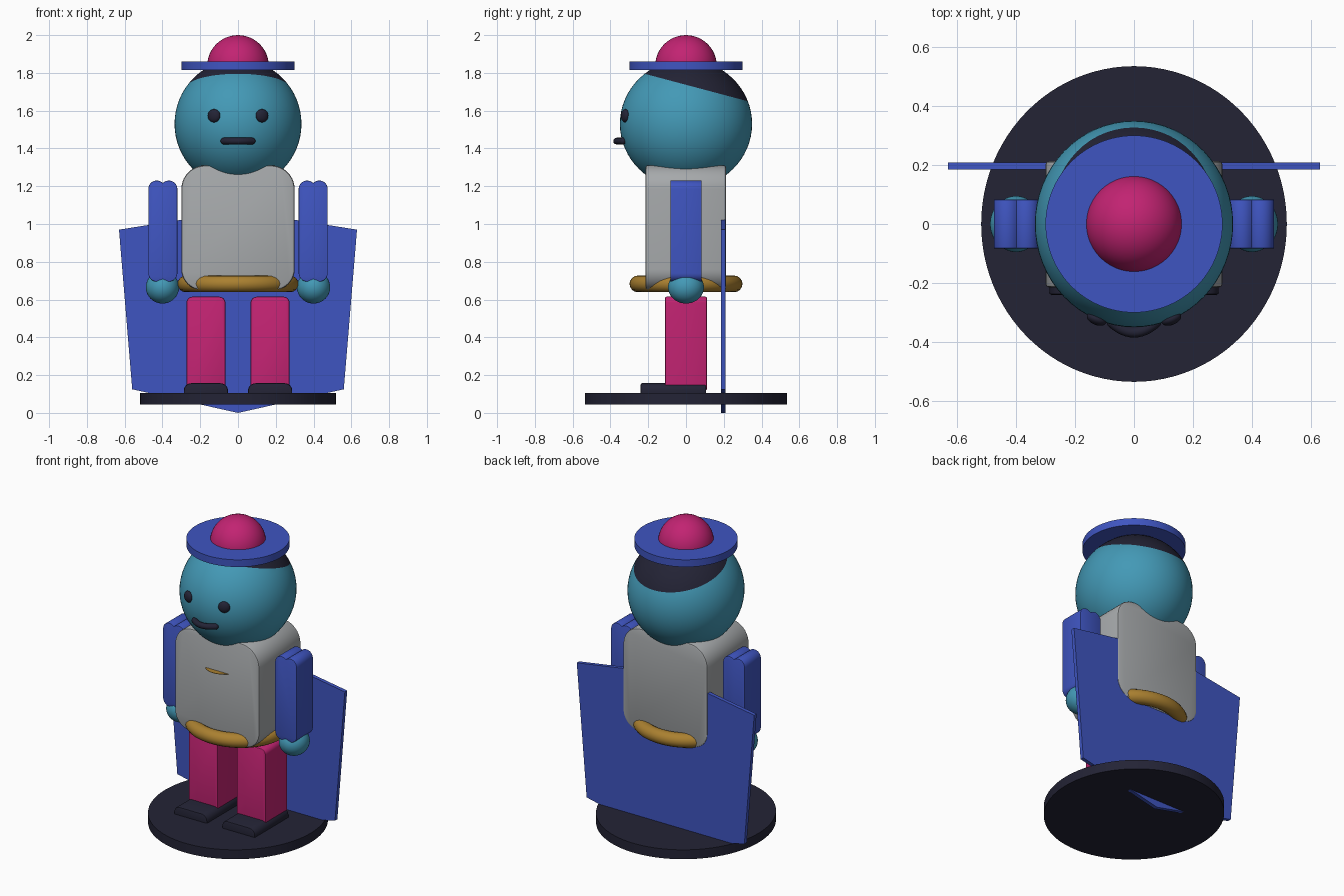
import bpy, bmesh, math
from mathutils import Vector, Matrix

if "Cube" in bpy.data.objects:
    bpy.data.objects.remove(bpy.data.objects["Cube"])


def material(name, r, g, b):
    lin = [(c / 255 / 12.92) if c < 11 else ((c / 255 + 0.055) / 1.055) ** 2.4 for c in (r, g, b)]
    m = bpy.data.materials.new(name)
    m.diffuse_color = (*lin, 1)
    m.use_nodes = True
    m.node_tree.nodes["Principled BSDF"].inputs["Base Color"].default_value = m.diffuse_color
    return m


TEAL = material("teal", 67, 153, 182)
DARK = material("dark_navy", 35, 35, 53)
BLUE = material("blue", 63, 85, 193)
PINK = material("magenta", 194, 35, 114)
GREY = material("grey", 166, 169, 171)
GOLD = material("gold", 170, 128, 48)


def finish(name, bm, mats, smooth=True):
    bmesh.ops.recalc_face_normals(bm, faces=bm.faces[:])
    me = bpy.data.meshes.new(name)
    bm.to_mesh(me)
    bm.free()
    for m in mats:
        me.materials.append(m)
    ob = bpy.data.objects.new(name, me)
    bpy.context.collection.objects.link(ob)
    if smooth:
        bpy.ops.object.select_all(action='DESELECT')
        ob.select_set(True)
        bpy.context.view_layer.objects.active = ob
        bpy.ops.object.shade_smooth_by_angle(angle=math.radians(35))
    return ob


def ball(name, loc, radii, mat, turn=0):
    bm = bmesh.new()
    mtx = Matrix.Translation(loc) @ Matrix.Rotation(turn, 4, 'Z') @ Matrix.Diagonal((*radii, 1))
    bmesh.ops.create_uvsphere(bm, u_segments=48, v_segments=24, radius=1, matrix=mtx)
    return finish(name, bm, [mat])


def disc(name, loc, rx, ry, height, mat):
    bm = bmesh.new()
    mtx = Matrix.Translation(loc) @ Matrix.Diagonal((rx, ry, height, 1))
    bmesh.ops.create_cone(bm, cap_ends=True, segments=96, radius1=1, radius2=1, depth=1, matrix=mtx)
    return finish(name, bm, [mat])


def slab(name, profile, y0, y1, mat, bevel=0.0):
    """Extrude an x-z outline from y0 to y1, optionally softening the rims."""
    bm = bmesh.new()
    face = bm.faces.new([bm.verts.new((x, y0, z)) for x, z in profile])
    geo = bmesh.ops.extrude_face_region(bm, geom=[face])["geom"]
    bmesh.ops.translate(bm, vec=(0, y1 - y0, 0), verts=[v for v in geo if isinstance(v, bmesh.types.BMVert)])
    if bevel:
        rims = [e for e in bm.edges if abs(e.verts[0].co.y - e.verts[1].co.y) < 1e-6]
        bmesh.ops.bevel(bm, geom=rims, offset=bevel, segments=2, profile=0.5, affect='EDGES')
    return finish(name, bm, [mat])


def arc(cx, cz, r, a0, a1, n=10):
    return [(cx + r * math.cos(math.radians(a0 + (a1 - a0) * i / n)),
             cz + r * math.sin(math.radians(a0 + (a1 - a0) * i / n))) for i in range(n + 1)]


def rounded(cx, half, z0, z1, r_top, r_low):
    return (arc(cx + half - r_top, z1 - r_top, r_top, 0, 90)
            + arc(cx - half + r_top, z1 - r_top, r_top, 90, 180)
            + arc(cx - half + r_low, z0 + r_low, r_low, 180, 270)
            + arc(cx + half - r_low, z0 + r_low, r_low, 270, 360))


def two_lobed(cx, half, z0, z1, r):
    d = half - r
    a = 180 - math.degrees(math.acos(d / r))
    return (arc(cx + d, z1 - r, r, 0, a) + arc(cx - d, z1 - r, r, 180 - a, 180)[1:]
            + arc(cx - d, z0 + r, r, 180, 180 + a) + arc(cx + d, z0 + r, r, 360 - a, 360)[1:])


# Stand
disc("stand", (0, 0, 0.075), 0.518, 0.535, 0.06, DARK)

# Cape, a flat hexagonal board passing through the back
slab("cape", [(-0.63, 0.97), (-0.56, 0.125), (0, 0.0), (0.56, 0.125), (0.63, 0.97), (0, 1.07)],
     0.184, 0.208, BLUE)

# Torso
slab("torso", rounded(0, 0.30, 0.65, 1.31, 0.125, 0.11), -0.215, 0.213, GREY, 0.012)

# Thin chest badge
disc("chest_badge", (0, -0.143, 1.09), 0.109, 0.109, 0.002, GOLD)

# Belt ring
bm = bmesh.new()
NU, NV = 64, 16
ring = []
for i in range(NU):
    a = 2 * math.pi * i / NU
    row = []
    for j in range(NV):
        b = 2 * math.pi * j / NV
        c = 0.044 * math.cos(b)
        row.append(bm.verts.new(((0.276 + c) * math.cos(a), (0.255 + c) * math.sin(a),
                                 0.683 + 0.044 * math.sin(b))))
    ring.append(row)
for i in range(NU):
    p, q = ring[i], ring[(i + 1) % NU]
    for j in range(NV):
        k = (j + 1) % NV
        bm.faces.new((p[j], q[j], q[k], p[k]))
finish("belt", bm, [GOLD])

# Limbs and eyes, both sides
for s, side in ((-1, "left"), (1, "right")):
    slab(side + "_arm", two_lobed(s * 0.398, 0.077, 0.695, 1.23, 0.045), -0.083, 0.083, BLUE, 0.003)
    ball(side + "_hand", (s * 0.40, 0, 0.665), (0.088, 0.095, 0.086), TEAL)
    slab(side + "_leg", rounded(s * 0.17, 0.103, 0.12, 0.615, 0.032, 0.032), -0.112, 0.112, PINK, 0.008)
    slab(side + "_foot", rounded(s * 0.17, 0.117, 0.09, 0.157, 0.04, 0.01), -0.24, 0.107, DARK, 0.008)
    ball(side + "_eye", (s * 0.127, -0.322, 1.573), (0.035, 0.02, 0.035), DARK, s * 0.4)

# Head, cut by a sloping plane into skin and hair
bm = bmesh.new()
bmesh.ops.create_uvsphere(bm, u_segments=64, v_segments=32, radius=1,
                          matrix=Matrix.Translation((0, 0, 1.53)) @ Matrix.Diagonal((0.336, 0.35, 0.34, 1)))
origin, normal = Vector((0, 0, 1.737)), Vector((0, 0.266, 1)).normalized()
bmesh.ops.bisect_plane(bm, geom=bm.verts[:] + bm.edges[:] + bm.faces[:], plane_co=origin, plane_no=normal)
for f in bm.faces:
    f.material_index = 1 if (f.calc_center_median() - origin).dot(normal) > 0 else 0
finish("head", bm, [TEAL, DARK])

# Mouth, a bowed tube with rounded ends
curve = bpy.data.curves.new("mouth", 'CURVE')
curve.dimensions = '3D'
curve.bevel_depth = 0.018
curve.bevel_resolution = 4
curve.use_fill_caps = True
spline = curve.splines.new('POLY')
N = 12
spline.points.add(N)
for i, p in enumerate(spline.points):
    x = -0.074 + 0.148 * i / N
    p.co = (x, -0.367 + 6.0 * x * x, 1.439, 1)
curve.materials.append(DARK)
bpy.context.collection.objects.link(bpy.data.objects.new("mouth", curve))
for s, side in ((-1, "left"), (1, "right")):
    ball(side + "_mouth_end", (s * 0.074, -0.334, 1.439), (0.018, 0.018, 0.018), DARK)

# Hat brim and dome
disc("hat_brim", (0, 0, 1.837), 0.30, 0.30, 0.046, BLUE)
ball("hat_dome", (0, 0, 1.837), (0.163, 0.163, 0.163), PINK)
